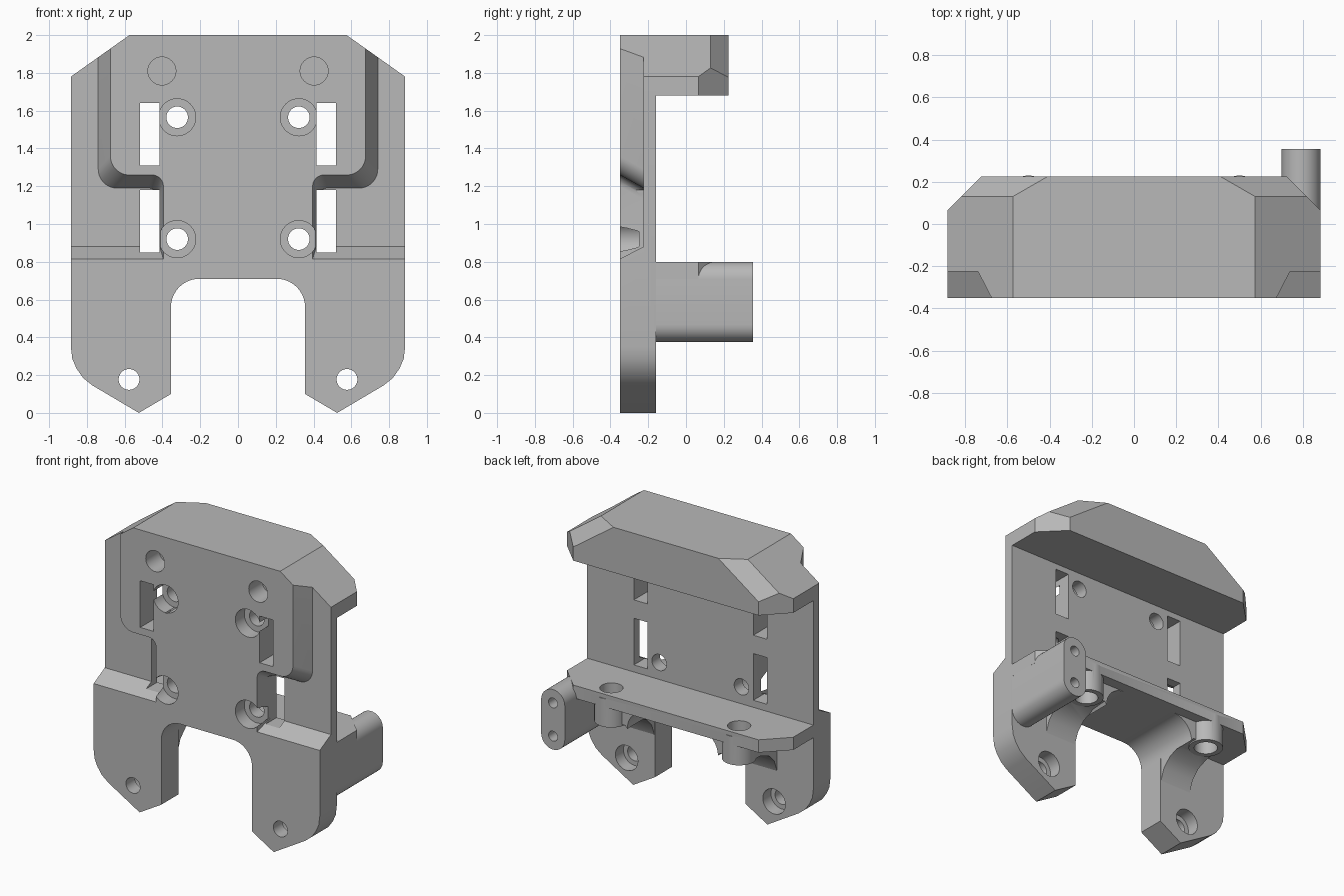
import bpy, bmesh
from math import pi, sin, cos, radians
from mathutils import Vector

if "Cube" in bpy.data.objects:
    bpy.data.objects.remove(bpy.data.objects["Cube"])

GREY = (0.48, 0.48, 0.48, 1)
grey = bpy.data.materials.new("plain_grey")
grey.use_nodes = True
grey.diffuse_color = GREY
grey.node_tree.nodes["Principled BSDF"].inputs["Base Color"].default_value = GREY

PLACE = {"x": lambda u, v, d: (d, u, v),
         "y": lambda u, v, d: (u, d, v),
         "z": lambda u, v, d: (u, v, d)}


def prism(name, pts, axis, a, b, pts_end=None):
    """Extrude a 2D outline along an axis, optionally to a second outline."""
    bm = bmesh.new()
    put = PLACE[axis]
    lo = [bm.verts.new(put(u, v, a)) for u, v in pts]
    hi = [bm.verts.new(put(u, v, b)) for u, v in (pts_end or pts)]
    bm.faces.new(lo)
    bm.faces.new(hi)
    n = len(lo)
    for i in range(n):
        j = (i + 1) % n
        bm.faces.new((lo[i], lo[j], hi[j], hi[i]))
    bmesh.ops.recalc_face_normals(bm, faces=bm.faces)
    me = bpy.data.meshes.new(name)
    bm.to_mesh(me)
    bm.free()
    me.materials.append(grey)
    ob = bpy.data.objects.new(name, me)
    bpy.context.scene.collection.objects.link(ob)
    return ob


def arc(cx, cy, r, start, end, n=10):
    steps = [radians(start + (end - start) * i / n) for i in range(n + 1)]
    return [(cx + r * cos(t), cy + r * sin(t)) for t in steps]


def rod(cx, cy, r, axis, a, b):
    return prism("rod", arc(cx, cy, r, 0, 360, 40)[:-1], axis, a, b)


def rect(x0, z0, x1, z1):
    return [(x0, z0), (x1, z0), (x1, z1), (x0, z1)]


def mirrored(pts, s):
    return [(s * u, v) for u, v in pts]


def combine(ob, others, operation):
    """Apply a boolean with each helper, then remove the helper."""
    for other in others:
        other.hide_render = True
        mod = ob.modifiers.new("bool", "BOOLEAN")
        mod.operation = operation
        mod.solver = "EXACT"
        mod.object = other
        deps = bpy.context.evaluated_depsgraph_get()
        me = bpy.data.meshes.new_from_object(ob.evaluated_get(deps))
        ob.modifiers.clear()
        ob.data = me
        me.name = ob.name
        bpy.data.objects.remove(other)


def chamfer(ob, points, outward):
    """Slice off the side of a plane that faces outward."""
    a, b, c = map(Vector, points)
    no = (b - a).cross(c - a)
    if no.dot(Vector(outward)) < 0:
        no.negate()
    bm = bmesh.new()
    bm.from_mesh(ob.data)
    geom = bm.verts[:] + bm.edges[:] + bm.faces[:]
    cut = bmesh.ops.bisect_plane(bm, geom=geom, plane_co=a, plane_no=no, clear_outer=True)
    edges = [e for e in cut["geom_cut"] if isinstance(e, bmesh.types.BMEdge)]
    bmesh.ops.edgeloop_fill(bm, edges=edges)
    bmesh.ops.recalc_face_normals(bm, faces=bm.faces)
    bm.to_mesh(ob.data)
    bm.free()


W, FRONT, BACK, REAR = 0.885, -0.35, -0.16, 0.225

# Main plate with two legs and a round-cornered opening
half = [(0.575, 2), (W, 1.78), (W, 0.35), (0.877, 0.285), (0.855, 0.235), (0.82, 0.185),
        (0.77, 0.145), (0.525, 0), (0.355, 0.1)] + arc(0.205, 0.56, 0.15, 0, 90)
plate = prism("main_plate", half + mirrored(half[::-1], -1), "y", FRONT, BACK)


# Side recesses with sloped walls
def recess(wall, step, waist, ledge):
    return ([(wall, 2.2)] + arc(wall - 0.1, step + 0.1, 0.1, 0, -90)
            + arc(waist + 0.06, step - 0.06, 0.06, 90, 180)
            + [(waist, ledge), (1, ledge), (1, 2.2)])


cutters = []
for s in (1, -1):
    cutters.append(prism("recess", mirrored(recess(0.675, 1.26, 0.395, 0.815), s), "y", FRONT - 0.001,
                         -0.225, mirrored(recess(0.74, 1.19, 0.415, 0.88), s)))
    # Slots, screw holes with counterbores, blind pin holes, foot holes
    for z in (0.85, 1.31):
        cutters.append(prism("slot", mirrored(rect(0.415, z, 0.52, z + 0.33), s), "y", -0.5, 0))
    for z in (0.92, 1.565):
        cutters.append(rod(s * 0.322, z, 0.057, "y", -0.5, 0))
        cutters.append(rod(s * 0.322, z, 0.098, "y", -0.5, -0.25))
    cutters.append(rod(s * 0.403, 1.81, 0.074, "y", -0.5, -0.2))
    cutters.append(rod(s * 0.577, 0.177, 0.055, "y", -0.5, 0))
    cutters.append(rod(s * 0.577, 0.177, 0.088, "y", -0.25, 0))
combine(plate, cutters, "DIFFERENCE")

# Top hood with chamfered ends
hood = prism("top_hood", [(-W, 1.68), (W, 1.68), (W, 1.78), (0.575, 2), (-0.575, 2), (-W, 1.78)],
             "y", BACK, REAR)
for s in (1, -1):
    chamfer(hood, [(s * 0.575, 0.13, 2), (s * W, 0.13, 1.78), (s * 0.41, REAR, 2)], (s, 1, 1))
    chamfer(hood, [(s * W, 0.065, 1), (s * 0.725, REAR, 1), (s * W, 0.065, 2)], (s, 1, 0))

# Lower shelf with bosses, ribs and gussets
shelf = prism("lower_shelf", [(-W, BACK), (W, BACK), (W, 0.065), (0.725, REAR), (-0.725, REAR), (-W, 0.065)],
              "z", 0.71, 0.8)
adds, bores = [], []
rib = arc(0.205, 0.56, 0.15, 90, 0) + [(0.37, 0.58), (0.5, 0.58), (0.5, 0.75), (0.205, 0.75)]
gusset = [(BACK, 0.76), (BACK, 0.4), (-0.13, 0.48), (-0.07, 0.54), (0.02, 0.575), (0.12, 0.58), (0.12, 0.76)]
for s in (1, -1):
    adds.append(prism("rib", mirrored(rib, s), "y", BACK, 0.15))
    adds.append(prism("gusset", gusset, "x", s * 0.36, s * 0.6))
    adds.append(rod(s * 0.5, 0.12, 0.11, "z", 0.57, 0.77))
    bores.append(rod(s * 0.5, 0.12, 0.075, "z", 0.3, 1))
combine(shelf, adds, "UNION")
combine(shelf, bores, "DIFFERENCE")

# Side arm with two pin holes in its end
R = 0.0925
arm = prism("side_arm", arc(W - R, 0.8 - R, R, 0, 180, 18) + arc(W - R, 0.375 + R, R, 180, 360, 18),
            "y", BACK, 0.355)
combine(arm, [rod(W - R, z, 0.035, "y", 0.15, 0.5) for z in (0.47, 0.705)], "DIFFERENCE")

# Smooth the round surfaces, keep the edges sharp
for ob in (plate, hood, shelf, arm):
    bpy.ops.object.select_all(action="DESELECT")
    ob.select_set(True)
    bpy.context.view_layer.objects.active = ob
    bpy.ops.object.shade_smooth_by_angle(angle=radians(25))
